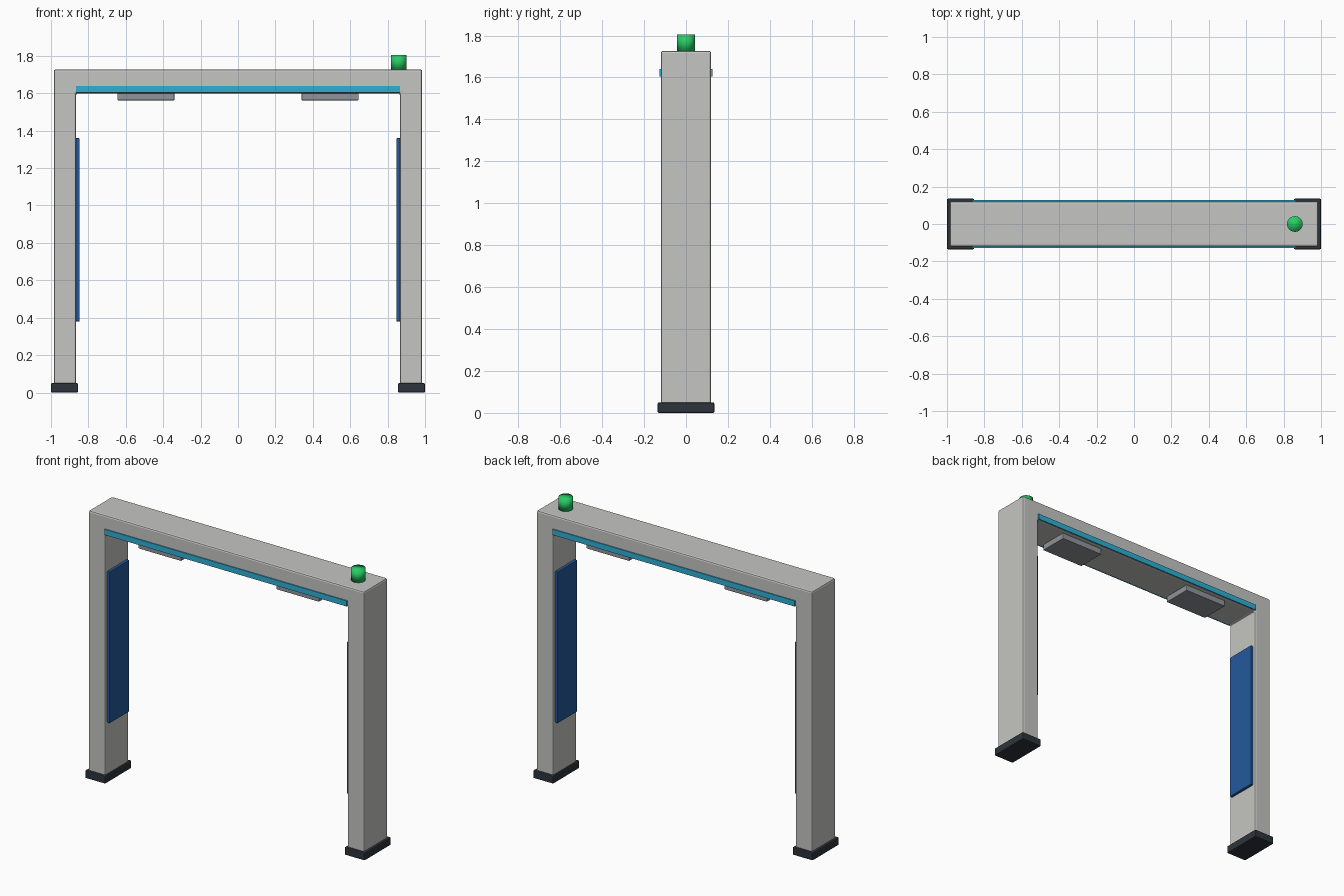
import bpy, bmesh, math

if "Cube" in bpy.data.objects:
    bpy.data.objects.remove(bpy.data.objects["Cube"])


def material(name, rgb):
    m = bpy.data.materials.new(name)
    m.diffuse_color = (*rgb, 1.0)
    m.use_nodes = True
    m.node_tree.nodes["Principled BSDF"].inputs["Base Color"].default_value = m.diffuse_color
    return m


GREY = material("light grey", (0.56, 0.56, 0.54))
DARK = material("charcoal", (0.026, 0.034, 0.043))
TEAL = material("teal", (0.028, 0.43, 0.66))
BLUE = material("deep blue", (0.018, 0.10, 0.33))
PAD = material("mid grey", (0.28, 0.30, 0.33))
GREEN = material("green", (0.02, 0.60, 0.13))


def finish(name, bm, mat, bevel=0.0, segments=2):
    bmesh.ops.recalc_face_normals(bm, faces=bm.faces)
    me = bpy.data.meshes.new(name)
    bm.to_mesh(me)
    bm.free()
    me.materials.append(mat)
    ob = bpy.data.objects.new(name, me)
    bpy.context.collection.objects.link(ob)
    if bevel:
        b = ob.modifiers.new("bevel", 'BEVEL')
        b.width, b.segments = bevel, segments
        b.limit_method = 'ANGLE'
    return ob


def box(name, lo, hi, mat, bevel=0.0, segments=2):
    bm = bmesh.new()
    bmesh.ops.create_cube(bm, size=1)
    for v in bm.verts:
        v.co = [(a + b) / 2 + c * (b - a) for a, b, c in zip(lo, hi, v.co)]
    return finish(name, bm, mat, bevel, segments)


# Gate frame: one arch profile extruded through the depth
bm = bmesh.new()
X, XI, Z, ZI, D, B = 0.985, 0.865, 1.727, 1.60, 0.12, 0.002
profile = [(-X, B), (-X, Z), (X, Z), (X, B), (XI, B), (XI, ZI), (-XI, ZI), (-XI, B)]
face = bm.faces.new([bm.verts.new((x, -D, z)) for x, z in profile])
ext = bmesh.ops.extrude_face_region(bm, geom=[face])
bmesh.ops.translate(bm, vec=(0, 2 * D, 0),
                    verts=[g for g in ext["geom"] if isinstance(g, bmesh.types.BMVert)])
finish("gate_frame", bm, GREY, 0.01)

for s, side in ((-1, "left"), (1, "right")):
    def span(a, b):
        return sorted((s * a, s * b))

    # Feet
    x0, x1 = span(0.855, 1.0)
    box(side + "_foot", (x0, -0.135, 0), (x1, 0.135, 0.05), DARK, 0.006)
    # Panels on the inner leg faces
    x0, x1 = span(0.847, 0.868)
    box(side + "_inner_panel", (x0, -0.10, 0.38), (x1, 0.10, 1.36), BLUE, 0.004)
    # Sensor pads under the crossbar
    x0, x1 = span(0.34, 0.645)
    box(side + "_sensor_pad", (x0, -0.095, 1.562), (x1, 0.095, 1.603), PAD, 0.004)

# Light strips on both faces of the crossbar
for s, side in ((-1, "front"), (1, "back")):
    y0, y1 = sorted((s * 0.119, s * 0.127))
    box(side + "_light_strip", (-0.866, y0, 1.604), (0.866, y1, 1.64), TEAL)

# Status beacon
bm = bmesh.new()
bmesh.ops.create_cone(bm, cap_ends=True, segments=32, radius1=0.042, radius2=0.042, depth=0.08)
bmesh.ops.translate(bm, vec=(0.86, 0, 1.765), verts=bm.verts)
beacon = finish("status_beacon", bm, GREEN)
for p in beacon.data.polygons:
    p.use_smooth = True
